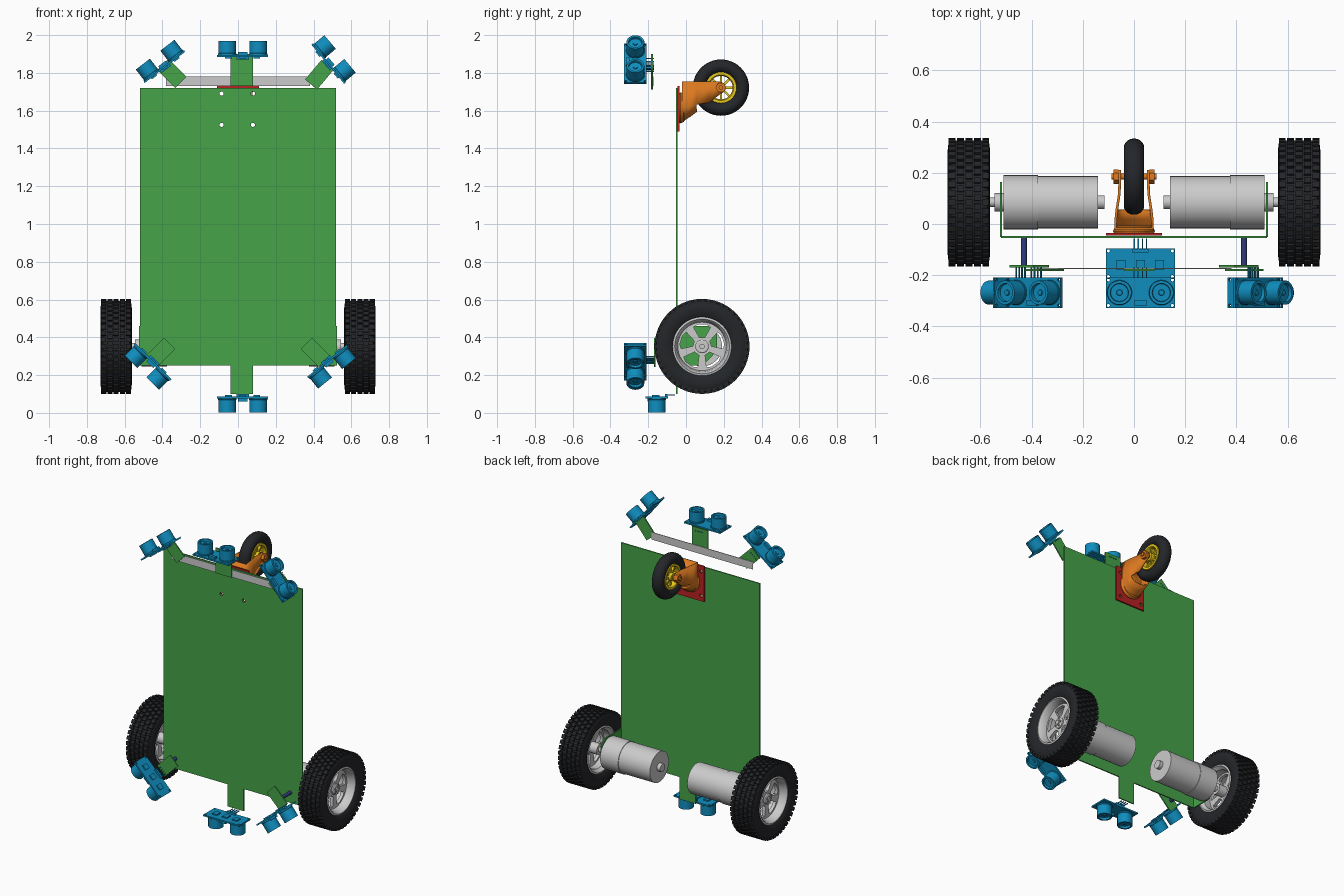
import bpy, bmesh
from math import pi, sin, cos, radians
from mathutils import Matrix, Vector

if "Cube" in bpy.data.objects:
    bpy.data.objects.remove(bpy.data.objects["Cube"])

T = Matrix.Translation
XZ = Matrix.Rotation(pi / 2, 4, 'X')                                # local xy -> world xz, local z -> -y
YZ = Matrix(((0, 0, 1), (1, 0, 0), (0, 1, 0))).to_4x4()             # local xy -> world yz, local z -> x


def mat(name, *c):
    m = bpy.data.materials.new(name)
    m.diffuse_color = (*c, 1)
    m.use_nodes = True
    m.node_tree.nodes["Principled BSDF"].inputs["Base Color"].default_value = m.diffuse_color
    return m


GREEN = mat("green", .06, .37, .065)
BLUE = mat("blue", .005, .27, .52)
ORANGE = mat("orange", .75, .2, .015)
RED = mat("red", .48, .015, .015)
YELLOW = mat("yellow", .79, .57, .012)
BLACK = mat("rubber", .018, .019, .022)
NAVY = mat("navy", .03, .045, .2)


def finish(name, mesh, M, m):
    mesh.shade_smooth()
    mesh.set_sharp_from_angle(angle=radians(32))
    if m:
        mesh.materials.append(m)
    ob = bpy.data.objects.new(name, mesh)
    ob.matrix_world = M
    bpy.context.collection.objects.link(ob)
    return ob


def done(name, bm, M, m=None):
    bmesh.ops.recalc_face_normals(bm, faces=bm.faces)
    mesh = bpy.data.meshes.new(name)
    bm.to_mesh(mesh)
    bm.free()
    return finish(name, mesh, M, m)


def spin(bm, prof, n=32, M=Matrix(), closed=False):
    """Revolve (radius, height) points around local z."""
    rings = []
    for r, h in prof:
        if r == 0:
            rings.append([bm.verts.new(M @ Vector((0, 0, h)))] * n)
        else:
            rings.append([bm.verts.new(M @ Vector((r * cos(2 * pi * i / n), r * sin(2 * pi * i / n), h)))
                          for i in range(n)])
    for a, b in zip(rings, rings[1:] + (rings[:1] if closed else [])):
        for i in range(n):
            j = (i + 1) % n
            bm.faces.new(list(dict.fromkeys([a[i], a[j], b[j], b[i]])))


def lathe(name, prof, M, m=None, n=32, closed=False):
    bm = bmesh.new()
    spin(bm, prof, n, closed=closed)
    return done(name, bm, M, m)


def rod(r, a, b):
    return [(0, a), (r, a), (r, b), (0, b)]


def box(bm, loc, size, M=Matrix()):
    bmesh.ops.create_cube(bm, size=1, matrix=M @ T(loc) @ Matrix.Diagonal((*size, 1)))


def circle(x, y, r, n=16):
    return [(x + r * cos(2 * pi * i / n), y + r * sin(2 * pi * i / n)) for i in range(n)]


def rect(cx, cy, w, h, ang=0):
    c, s = cos(radians(ang)), sin(radians(ang))
    return [(cx + c * x - s * y, cy + s * x + c * y)
            for x, y in ((-w / 2, -h / 2), (w / 2, -h / 2), (w / 2, h / 2), (-w / 2, h / 2))]


def sheet(name, outline, thick, M, m=None, holes=()):
    """Flat sheet cut from an outline, with holes."""
    cu = bpy.data.curves.new(name, 'CURVE')
    cu.dimensions, cu.fill_mode, cu.extrude = '2D', 'BOTH', thick / 2
    for pts in [outline, *holes]:
        sp = cu.splines.new('POLY')
        sp.points.add(len(pts) - 1)
        for p, q in zip(sp.points, pts):
            p.co = (*q, 0, 1)
        sp.use_cyclic_u = True
    tmp = bpy.data.objects.new(name + "_outline", cu)
    bpy.context.collection.objects.link(tmp)
    dg = bpy.context.evaluated_depsgraph_get()
    mesh = bpy.data.meshes.new_from_object(tmp.evaluated_get(dg))
    bpy.data.objects.remove(tmp)
    return finish(name, mesh, M, m)


# chassis plate, tabs and top bar
bolts = [circle(x, z, .011) for x in (-.087, .079) for z in (1.525, 1.69)]
sheet("chassis_plate", rect(0, .985, 1.04, 1.47), .008, T((0, -.05, 0)) @ XZ, GREEN, bolts)
sheet("bottom_tab", rect(.02, .175, .12, .15), .008, T((0, -.05, 0)) @ XZ, GREEN)
sheet("top_bar", rect(0, 1.755, .76, .05), .004, T((0, -.174, 0)) @ XZ)
sheet("top_tab", rect(.02, 1.815, .12, .17), .008, T((0, -.18, 0)) @ XZ, GREEN)
for name, x, z, ang, y in (("top_left", -.35, 1.797, 135, -.18), ("top_right", .43, 1.79, 50, -.18),
                           ("bottom_left", -.41, .32, 45, -.165), ("bottom_right", .41, .32, 135, -.165)):
    sheet(name + "_tab", rect(x, z, .135, .083, ang), .008, T((0, y, 0)) @ XZ, GREEN)


# distance sensors: board, two cans, crystal, chips and pins
def sensor(name, x, y, z, ang):
    M = T((x, y, z)) @ Matrix.Rotation(radians(ang), 4, 'Y')
    holes = [circle(sx * .125, sy * .05, .006, 10) for sx in (-1, 1) for sy in (-1, 1)]
    sheet(name + "_sensor_board", rect(0, 0, .27, .12), .01, M, BLUE, holes)
    bm = bmesh.new()
    for sx in (-.082, .082):
        spin(bm, [(0, .004), (.049, .004), (.049, .012), (.047, .014), (.047, .08), (.036, .08), (.034, .066),
                  (.012, .066), (.010, .071), (0, .071)], 32, T((sx, 0, 0)))
    done(name + "_sensor_cans", bm, M, BLUE)
    bm = bmesh.new()
    box(bm, (0, -.04, .012), (.05, .02, .018))
    for cx in (-.075, 0, .075):
        box(bm, (cx, -.005, -.008), (.035, .04, .01))
    box(bm, (0, .05, -.011), (.064, .014, .014))
    for i in range(4):
        box(bm, ((i - 1.5) * .016, .073, -.013), (.005, .05, .005))
    done(name + "_sensor_parts", bm, M, BLUE)


sensor("top_middle", .025, -.268, 1.89, 0)
sensor("top_left", -.39, -.268, 1.833, -37.6)
sensor("top_right", .479, -.268, 1.849, 50)
sensor("bottom_left", -.452, -.268, .27, -135)
sensor("bottom_right", .474, -.268, .272, 141)
sensor("bottom_middle", .025, -.155, .082, 180)

# drive side: bracket, standoff, motor and wheel
WY, WZ = .085, .352
for side, s in (("right", 1), ("left", -1)):
    F = T((0, WY, WZ)) @ Matrix.Rotation(0 if s > 0 else pi, 4, 'Z') @ YZ
    sheet(side + "_motor_bracket", [(-.05, .25), (.09, .25), (.165, .33), (.165, .42), (.12, .46), (-.05, .46)],
          .008, T((s * .52, 0, 0)) @ YZ, GREEN)
    lathe(side + "_standoff", rod(.012, .05, .165), T((s * .43, 0, .32)) @ XZ, NAVY, 12)
    lathe(side + "_motor", [(0, .115), (.027, .115), (.027, .14), (.102, .14), (.102, .375), (.106, .375),
                            (.106, .51), (.036, .51), (.036, .545), (.018, .545), (.018, .6), (0, .6)], F, None, 40)
    W = F @ T((0, 0, .645))
    lathe(side + "_tyre", [(.15, -.066), (.165, -.078), (.2, -.083), (.228, -.08), (.241, -.07), (.241, .07),
                           (.228, .08), (.2, .083), (.165, .078), (.15, .066)], W, BLACK, 64, True)
    bm = bmesh.new()
    for c in range(5):
        for i in range(44):
            R = Matrix.Rotation(2 * pi * (i + .5 * (c % 2)) / 44, 4, 'Z')
            box(bm, (.239, 0, (c - 2) * .033), (.024, .024, .027), R)
    done(side + "_tread", bm, W, BLACK)
    lathe(side + "_rim", [(.156, -.07), (.156, .07), (.145, .074), (.135, .06), (.128, .02),
                          (.128, -.05), (.145, -.074)], W, None, 48, True)
    windows = []
    for k in range(5):
        a = 2 * pi * k / 5 + pi / 2
        windows.append([(r * cos(a + d), r * sin(a + d)) for r, d in
                        ((.05, -.3), (.112, -.42), (.118, -.2), (.118, .2), (.112, .42), (.05, .3))])
    sheet(side + "_rim_spokes", circle(0, 0, .131, 48), .022, W @ T((0, 0, .01)), None, windows)
    bm = bmesh.new()
    spin(bm, [(0, -.06), (.036, -.06), (.036, .03), (.03, .034), (.014, .034), (.014, .042), (0, .042)], 24)
    for k in range(5):
        spin(bm, rod(.006, .03, .04), 6, T((.024 * cos(k * 2 * pi / 5), .024 * sin(k * 2 * pi / 5), 0)))
    done(side + "_hub", bm, W)

# caster mounting plate and swivel
sheet("caster_plate", rect(0, 1.61, .22, .24), .01, T((0, -.04, 0)) @ XZ, RED, bolts)
lathe("caster_swivel", [(0, .036), (.078, .036), (.082, .028), (.075, .012), (.06, .005), (0, .005)],
      T((0, 0, 1.615)) @ XZ, ORANGE)

# caster fork: U-shaped hood running into two arms
bm = bmesh.new()
rows = []
for y, w, top, low, d in ((-.018, .073, 1.755, 1.545, .07), (.02, .071, 1.755, 1.572, .055),
                          (.055, .067, 1.755, 1.598, .035), (.12, .057, 1.755, 1.642, 0),
                          (.178, .056, 1.755, 1.685, 0), (.198, .056, 1.745, 1.697, 0), (.21, .056, 1.73, 1.712, 0)):
    arc = [(w * cos(pi + pi * k / 12), low + d + d * sin(pi + pi * k / 12)) for k in range(13)]
    rows.append([bm.verts.new((x, y, z)) for x, z in [(-w, top), *arc, (w, top)]])
for r, (a, b) in enumerate(zip(rows, rows[1:])):
    for k in range(14):
        if r < 2 or k in (0, 13):
            bm.faces.new((a[k], a[k + 1], b[k + 1], b[k]))
bm.faces.new(rows[0])
bmesh.ops.delete(bm, geom=[v for v in bm.verts if not v.link_faces], context='VERTS')
fork = done("caster_fork", bm, Matrix(), ORANGE)
so = fork.modifiers.new("thickness", 'SOLIDIFY')
so.thickness, so.offset = .01, 0

# caster wheel, hub and axle
C = T((0, .185, 1.722)) @ YZ
lathe("caster_tyre", [(.113 + .036 * cos(t * pi / 10), .04 * sin(t * pi / 10)) for t in range(20)], C, BLACK, 48, True)
bm = bmesh.new()
spin(bm, [(.083, -.032), (.083, .032), (.068, .032), (.062, .02), (.062, -.02), (.068, -.032)], 40, closed=True)
spin(bm, rod(.026, -.035, .035), 24)
for k in range(8):
    box(bm, (.045, 0, 0), (.05, .012, .03), Matrix.Rotation(k * pi / 4, 4, 'Z'))
done("caster_hub", bm, C, YELLOW)
bm = bmesh.new()
spin(bm, rod(.012, -.088, .088), 16)
for s in (-1, 1):
    spin(bm, rod(.028, s * .06, s * .08), 6)
done("caster_axle", bm, C, ORANGE)
